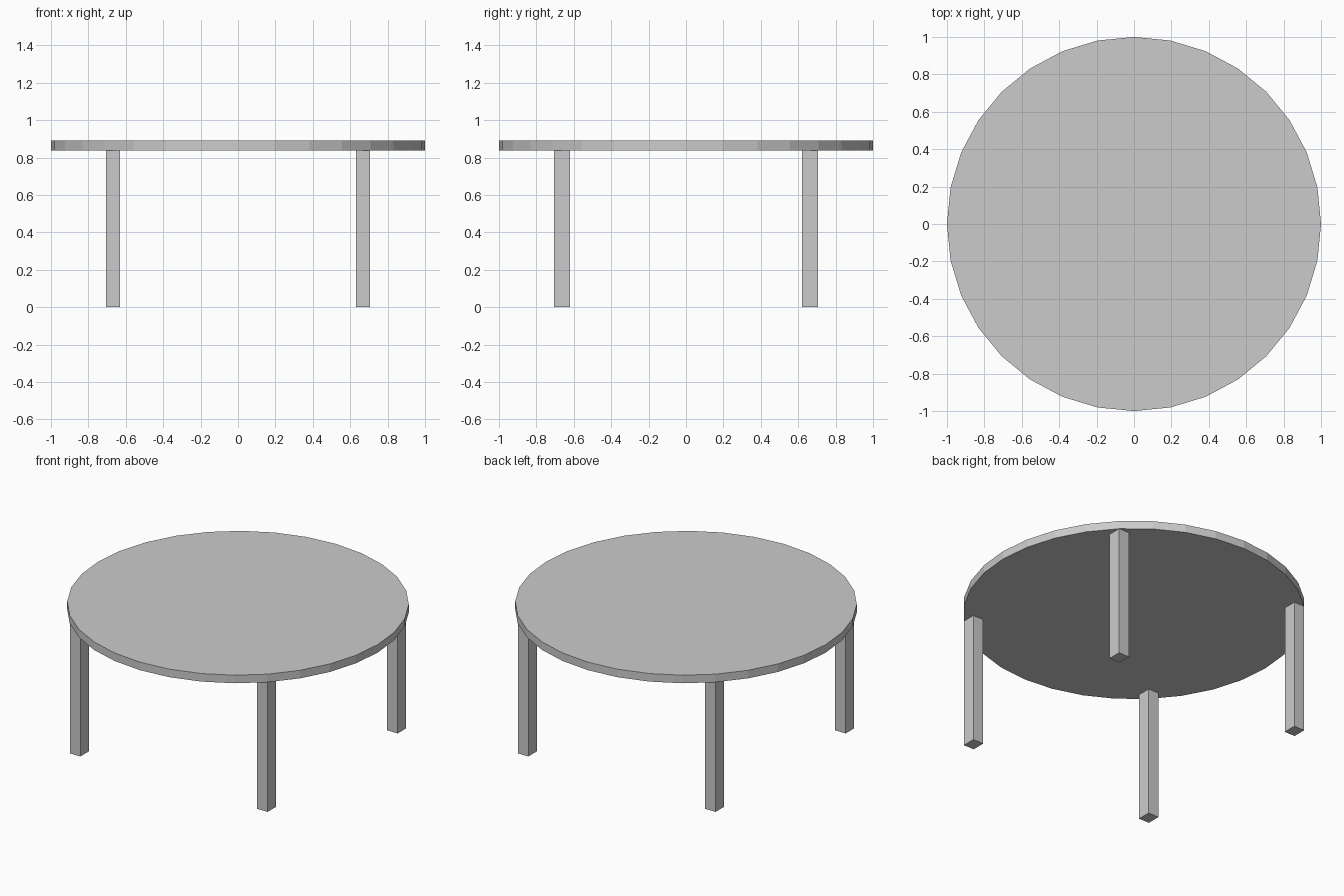
import bpy

if "Cube" in bpy.data.objects:
    bpy.data.objects.remove(bpy.data.objects["Cube"])

TOP_Z, UNDER_Z = 0.89, 0.838
OUTER = 0.707            # outer leg corner meets the rim
LEG_X, LEG_Y = 0.075, 0.087

# Round 32-sided table top
bpy.ops.mesh.primitive_cylinder_add(vertices=32, radius=1, depth=TOP_Z - UNDER_Z,
                                    location=(0, 0, (TOP_Z + UNDER_Z) / 2))
bpy.context.object.name = "table_top"


def add_leg(name, sx, sy):
    bpy.ops.mesh.primitive_cube_add(
        size=1, location=(sx * (OUTER - LEG_X / 2), sy * (OUTER - LEG_Y / 2), UNDER_Z / 2))
    leg = bpy.context.object
    leg.name = name
    leg.scale = (LEG_X, LEG_Y, UNDER_Z)
    bpy.ops.object.transform_apply(location=False, rotation=False, scale=True)


# Four straight legs
for side, sx in (("left", -1), ("right", 1)):
    for end, sy in (("front", -1), ("back", 1)):
        add_leg(f"{end}_{side}_leg", sx, sy)
